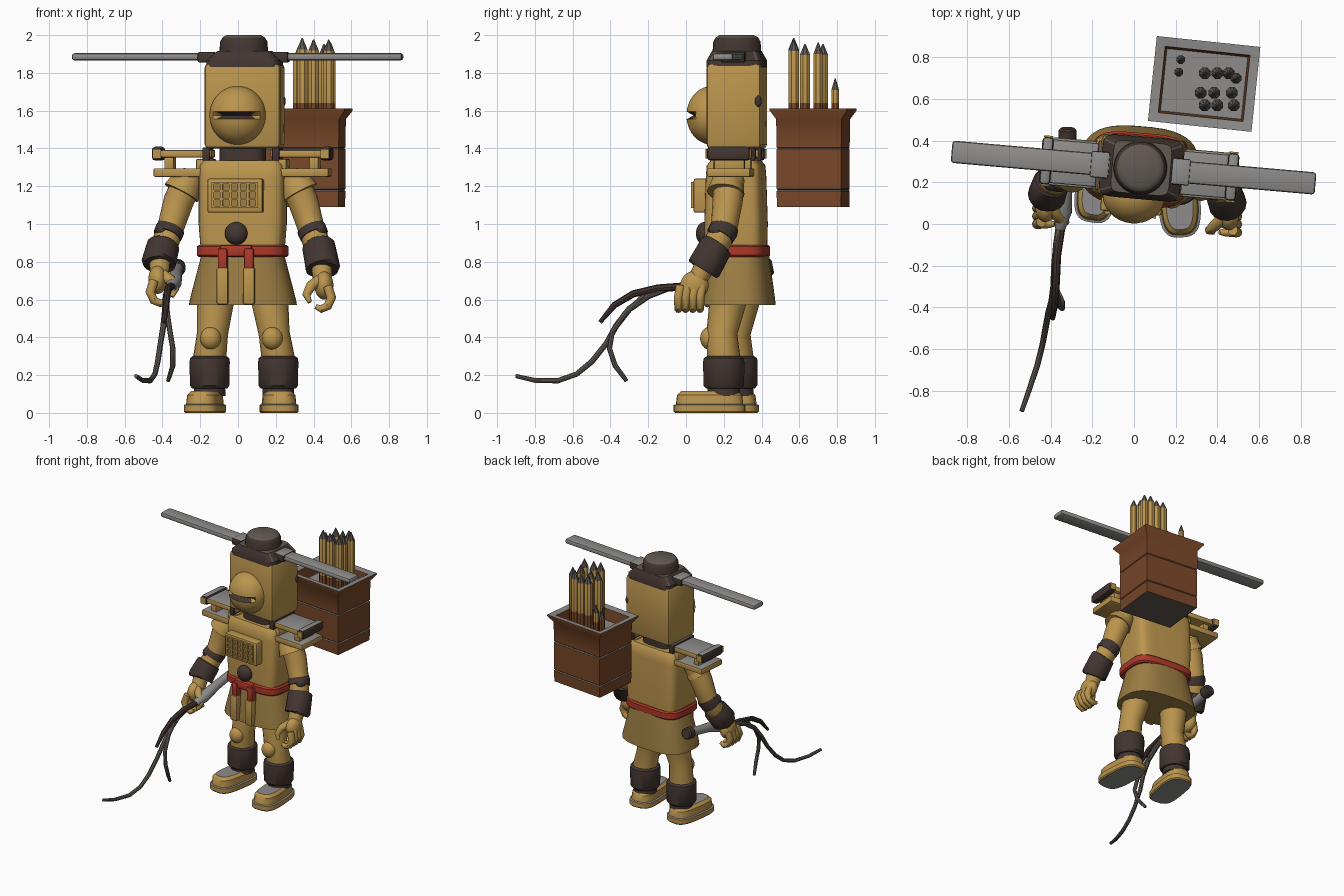
import bpy, bmesh, math, random
from mathutils import Vector, Matrix

if "Cube" in bpy.data.objects:
    bpy.data.objects.remove(bpy.data.objects["Cube"])

random.seed(4)
COLORS = {
    "ochre_yellow": (0.50, 0.30, 0.075), "skirt_ochre": (0.33, 0.205, 0.055),
    "dark_leather": (0.055, 0.036, 0.03), "worn_leather": (0.12, 0.10, 0.085),
    "dusty_grey": (0.27, 0.265, 0.255), "basket_brown": (0.19, 0.063, 0.022),
    "belt_red": (0.42, 0.04, 0.022),
}
MAT = {}
for key, rgb in COLORS.items():
    MAT[key] = bpy.data.materials.new(key)
    MAT[key].diffuse_color = (*rgb, 1)
YEL, OCH, DARK, WORN, GREY, BROWN, RED = COLORS


def finish(bm, name, mats, rule=None, at=(0, 0, 0), rz=0.0):
    """Place geometry, colour the faces by rule and shade by angle."""
    bmesh.ops.recalc_face_normals(bm, faces=bm.faces)
    bm.transform(Matrix.Translation(at) @ Matrix.Rotation(math.radians(rz), 4, 'Z'))
    bm.normal_update()
    if rule:
        for f in bm.faces:
            f.material_index = rule(f)
    me = bpy.data.meshes.new(name)
    bm.to_mesh(me)
    bm.free()
    for m in ([mats] if isinstance(mats, str) else mats):
        me.materials.append(MAT[m])
    me.shade_smooth()
    me.set_sharp_from_angle(angle=math.radians(38))
    ob = bpy.data.objects.new(name, me)
    bpy.context.collection.objects.link(ob)
    return ob


def skin_rings(bm, rings):
    rows = [[bm.verts.new(p) for p in r] for r in rings]
    n = len(rows[0])
    for a, b in zip(rows, rows[1:]):
        for i in range(n):
            j = (i + 1) % n
            bm.faces.new((a[i], a[j], b[j], b[i]))
    bm.faces.new(rows[0][::-1])
    bm.faces.new(rows[-1])


def stack(name, rings, mats, n=32, p=2.0, at=(0, 0, 0), rz=0, rule=None):
    """Superellipse rings (z, half x, half y) piled upward."""
    def ring(z, hx, hy):
        out = []
        for i in range(n):
            a = 2 * math.pi * (i + 0.5) / n
            c, s = math.cos(a), math.sin(a)
            out.append((hx * math.copysign(abs(c) ** (2 / p), c),
                        hy * math.copysign(abs(s) ** (2 / p), s), z))
        return out
    bm = bmesh.new()
    skin_rings(bm, [ring(*r) for r in rings])
    return finish(bm, name, mats, rule, at, rz)


def tube(name, pts, radii, mats, n=16):
    """Tapered tube along a path."""
    pts = [Vector(p) for p in pts]
    nrm, rings = Vector((1, 0, 0)), []
    for i, p in enumerate(pts):
        t = (pts[min(i + 1, len(pts) - 1)] - pts[max(i - 1, 0)]).normalized()
        nrm = (nrm - t * nrm.dot(t)).normalized()
        b = t.cross(nrm)
        rings.append([p + radii[i] * (nrm * math.cos(2 * math.pi * k / n) +
                                      b * math.sin(2 * math.pi * k / n)) for k in range(n)])
    bm = bmesh.new()
    skin_rings(bm, rings)
    return finish(bm, name, mats)


def box(name, lo, hi, mats, bevel=0.008, rule=None):
    lo, hi = Vector(lo), Vector(hi)
    bm = bmesh.new()
    bmesh.ops.create_cube(bm, size=1)
    for v in bm.verts:
        v.co = (lo + hi) / 2 + v.co * (hi - lo)
    if bevel:
        bmesh.ops.bevel(bm, geom=bm.edges[:], offset=bevel, segments=2, affect='EDGES', profile=0.5)
    return finish(bm, name, mats, rule)


def ball(name, at, size, mats, mouth=False):
    bm = bmesh.new()
    bmesh.ops.create_uvsphere(bm, u_segments=32, v_segments=24, radius=1)
    if mouth:  # push the front of the equator inward as an open slit
        slit = {v for v in bm.verts if abs(v.co.z) < 0.01 and v.co.y < -0.62}
        for f in bm.faces:
            f.material_index = int(sum(v in slit for v in f.verts) == 2)
        for v in slit:
            v.co *= 0.72
    for v in bm.verts:
        v.co *= 1
        v.co = Vector((v.co.x * size[0], v.co.y * size[1], v.co.z * size[2]))
    return finish(bm, name, mats, at=at)


def up(f):
    return int(f.normal.z > 0.75)


def up_down(f):
    return int(abs(f.normal.z) > 0.75)


# ---- torso, skirt, belt
CX, CY = 0.025, 0.265
C = (CX, CY, 0)
stack("torso", [(0.84, .215, .155), (1.0, .228, .158), (1.25, .228, .15), (1.31, .222, .145),
                (1.335, .205, .125)], YEL, n=40, p=6, at=C)
stack("skirt", [(0.57, .285, .195), (0.60, .28, .193), (0.85, .215, .16)], OCH, n=40, p=2.8,
      at=(CX, 0.275, 0))
stack("belt", [(.825, .23, .163), (.835, .24, .173), (.88, .24, .173), (.89, .23, .163)], RED,
      n=40, p=4, at=C)
for x in (-0.065, 0.075):
    box("belt_tie", (x - .025, .06, .75), (x + .025, .11, .87), RED)
    box("belt_tail", (x - .03, .05, .575), (x + .03, .10, .77), YEL)
box("belt_knot", (-.08, .07, .825), (.09, .12, .89), RED, .015)
ball("belly_button", (.005, .095, .95), (.06, .045, .06), DARK)
# chest grille
box("chest_plate", (-.145, .05, 1.06), (.15, .14, 1.24), YEL, .01)
box("grille_recess", (-.118, .046, 1.085), (.122, .06, 1.222), OCH, 0)
for i in range(6):
    x = -.115 + i * .0468
    box("grille_bar", (x - .007, .034, 1.085), (x + .007, .055, 1.222), YEL, 0)
for i in range(4):
    z = 1.09 + i * .0425
    box("grille_bar", (-.12, .036, z - .006), (.124, .055, z + .006), YEL, 0)

# ---- head and rotor hat
stack("neck", [(1.32, .12, .10), (1.41, .12, .10)], DARK, p=4, at=C)
box("head", (-.167, .125, 1.40), (.235, .415, 1.85), YEL, .022)
ball("muzzle", (.01, .135, 1.575), (.15, .135, .155), (YEL, DARK), mouth=True)
ball("ear_mark", (.222, .398, 1.65), (.02, .02, .035), DARK)
H = (.035, .27, 0)
stack("hat_base", [(1.83, .197, .15), (1.865, .195, .15), (1.915, .14, .125)], (DARK, WORN),
      n=40, p=8, at=H, rule=up)
stack("hat_hub", [(1.90, .13, .13), (1.965, .125, .125), (1.988, .112, .112), (2.0, .09, .09)],
      (DARK, WORN), at=(.03, .27, 0), rule=up)
box("rotor_blade", (-.88, .215, 1.866), (.875, .322, 1.904), GREY, .014)
for s in (-1, 1):
    a, b = sorted((.03 + s * .15, .03 + s * .24))
    box("blade_root", (a, .205, 1.855), (b, .332, 1.91), (DARK, GREY), .01, up)

# ---- shoulder pads
for s in (-1, 1):
    def pad(name, d0, d1, y, z0, z1, mats, rule=None, bevel=.008):
        a, b = sorted((CX + s * d0, CX + s * d1))
        box(name, (a, CY - y, z0), (b, CY + y, z1), mats, bevel, rule)
    pad("upper_pad", .155, .45, .105, 1.352, 1.392, (YEL, GREY), up)
    pad("lower_pad", .20, .465, .115, 1.25, 1.295, (YEL, GREY), up)
    pad("pad_strap", .165, .205, .12, 1.335, 1.405, (DARK, WORN), up)
    pad("pad_post", .36, .41, .08, 1.28, 1.36, YEL)
    pad("pad_base", .15, .24, .10, 1.28, 1.345, YEL)
    pad("pad_edge", .42, .475, .115, 1.335, 1.41, (DARK, GREY), up, .02)
    for y in (-.117, .117):
        box("edge_cap", (CX + s * .447 - .022, CY + y - .004, 1.348),
            (CX + s * .447 + .022, CY + y + .004, 1.396), YEL, 0)

# the whole upper body is turned slightly
turn = Matrix.Translation(C) @ Matrix.Rotation(math.radians(-5), 4, 'Z') @ Matrix.Translation((-CX, -CY, 0))
for ob in list(bpy.context.collection.objects):
    ob.matrix_basis = turn

# ---- arms and hands
for s, side in ((1, "right"), (-1, "left")):
    dy, dz = (0, 0) if s > 0 else (.04, .03)

    def P(x, y, z):
        return (.015 + s * (x - .015), y + dy, z + dz * (z < .8))
    tube(side + "_sleeve", [P(.27, .22, 1.27), P(.29, .22, 1.24), P(.33, .21, 1.165)],
         [.05, .08, .10], YEL)
    tube(side + "_arm", [P(.29, .23, 1.24), P(.345, .22, 1.12), P(.39, .20, .97), P(.425, .15, .87),
                         P(.445, .09, .76), P(.445, .06, .70)], [.08, .08, .07, .072, .055, .05], YEL)
    tube(side + "_elbow_band", [P(.383, .205, .985), P(.39, .20, .97), P(.405, .18, .935)],
         [.074, .078, .076], DARK)
    ball(side + "_elbow_knob", P(.43, .17, .97), (.04, .05, .04), DARK)
    tube(side + "_cuff", [P(.425, .165, .89), P(.427, .16, .883), P(.45, .095, .765), P(.45, .09, .757)],
         [.08, .088, .092, .082], DARK)
    ball(side + "_palm", P(.455, .045, .675), (.05, .075, .075), YEL)
    for i in range(4):
        y = -.04 + i * .038
        tube(side + "_finger", [P(.475, y + .01, .67), P(.495, y, .61), P(.475, y, .565), P(.44, y, .55),
                                P(.41, y, .563)], [.025, .025, .023, .021, .012], YEL, 10)
    tube(side + "_thumb", [P(.43, .03, .70), P(.385, -.01, .67), P(.362, -.03, .625), P(.38, -.04, .585)],
         [.032, .028, .022, .012], YEL, 10)

# ---- legs, cuffs, shoes
for side, x, y, hip, rz, foot in (("right", .213, .20, .17, 3, (.217, .125, 0)),
                                  ("left", -.15, .27, -.12, -9, (-.175, .195, 0))):
    kx = (x + hip) / 2
    tube(side + "_leg", [(hip, y + .03, .66), (hip, y + .02, .58), (kx, y - .01, .42), (x, y, .29), (x, y, .1)],
         [.10, .097, .082, .088, .07], YEL, 20)
    ball(side + "_knee", (kx - .01, y - .075, .395), (.055, .05, .06), YEL)
    stack(side + "_leg_cuff", [(.13, .095, .095), (.145, .105, .108), (.27, .107, .11), (.29, .104, .106),
                               (.30, .09, .09)], DARK, at=(x, y, 0))
    stack(side + "_ankle", [(.09, .085, .09), (.14, .082, .085)], DARK, at=(x, y, 0))
    stack(side + "_shoe", [(0, .095, .183), (.008, .102, .19), (.042, .102, .19), (.046, .09, .178),
                           (.095, .085, .172), (.115, .065, .152)], (YEL, GREY), p=3.2, at=foot, rz=rz,
          rule=up_down)

# ---- whip
tube("whip_handle", [(-.32, .40, .765), (-.33, .2, .73), (-.34, .06, .69), (-.355, -.02, .665)],
     [.03, .034, .042, .026], GREY)
tube("handle_knob", [(-.32, .46, .775), (-.32, .45, .773), (-.32, .40, .765), (-.32, .39, .764)],
     [.034, .043, .043, .033], DARK)
tube("whip_long_strand", [(-.355, 0, .67), (-.37, -.1, .66), (-.38, -.2, .62), (-.385, -.3, .55), (-.395, -.37, .46),
                          (-.41, -.42, .37), (-.425, -.5, .27), (-.44, -.58, .205), (-.465, -.68, .17),
                          (-.505, -.8, .172), (-.54, -.9, .195)],
     [.02, .019, .018, .017, .016, .015, .015, .014, .014, .013, .011], WORN, 8)
tube("whip_short_strand", [(-.38, -.2, .64), (-.375, -.32, .53), (-.36, -.39, .43), (-.345, -.405, .34),
                           (-.345, -.375, .25), (-.37, -.315, .17)], [.014] * 5 + [.011], WORN, 8)
tube("whip_brown_strand", [(-.35, -.02, .67), (-.37, -.15, .66), (-.375, -.28, .63), (-.38, -.38, .57),
                           (-.39, -.455, .48)], [.02, .02, .019, .017, .011], DARK, 8)

# ---- basket and sharpened stakes
BASKET = (.337, .673, 0)


def basket_rule(f):
    z = f.calc_center_median().z
    return 2 if f.normal.z < -.9 and z < 1.2 else int(f.normal.z > .5)


stack("basket", [(1.09, .213, .17), (1.175, .215, .172), (1.18, .210, .167), (1.185, .215, .172),
                 (1.395, .215, .172), (1.40, .210, .167), (1.405, .215, .172), (1.555, .217, .174),
                 (1.60, .25, .205), (1.612, .25, .205), (1.605, .205, .16), (1.52, .195, .15)],
      (BROWN, GREY, WORN), n=4, p=1e6, at=BASKET, rz=-6, rule=basket_rule)


def stake(x, y, top, r):
    def rule(f):
        z = f.calc_center_median().z
        return 1 if z < 1.63 else (2 if z > top - .05 else 0)
    stack("stake", [(1.51, r, r), (1.64, r, r), (top - .06, r, r), (top, .003, .003)],
          (YEL, BROWN, WORN), n=8, at=(x, y, 0), rule=rule)


for y, xs in ((.725, (.34, .40, .455)), (.63, (.32, .385, .47)), (.57, (.34, .40, .48))):
    for x in xs:
        stake(x, y, random.uniform(1.93, 1.99), .03)
stake(.49, .70, 1.96, .028)
stake(.225, .79, 1.77, .022)
stake(.215, .73, 1.70, .022)

for m in bpy.data.materials:
    if m.users and not m.is_grease_pencil:
        m.use_nodes = True
        m.node_tree.nodes["Principled BSDF"].inputs["Base Color"].default_value = m.diffuse_color
